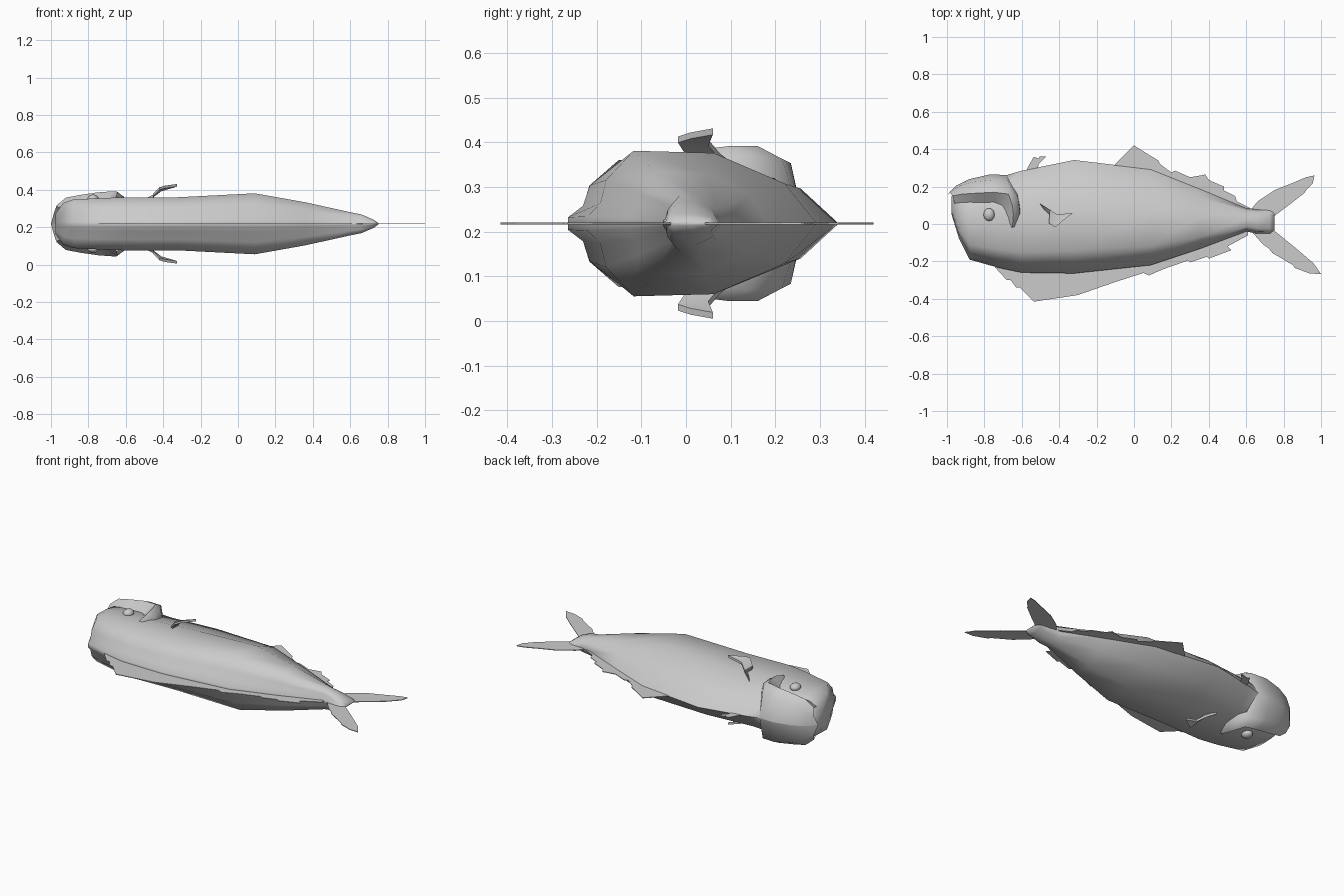
import bpy, bmesh, math
from mathutils import Vector

MID = 0.218  # height of the fish's plane of symmetry


def finish(name, bm, smooth=None):
    bmesh.ops.remove_doubles(bm, verts=bm.verts, dist=0.0005)
    bmesh.ops.recalc_face_normals(bm, faces=bm.faces)
    me = bpy.data.meshes.new(name)
    bm.to_mesh(me)
    bm.free()
    ob = bpy.data.objects.new(name, me)
    bpy.context.collection.objects.link(ob)
    if smooth:
        bpy.ops.object.select_all(action='DESELECT')
        ob.select_set(True)
        bpy.context.view_layer.objects.active = ob
        bpy.ops.object.shade_smooth_by_angle(angle=math.radians(smooth))
    return ob


def loft(name, rings, smooth, closed=True, caps=True):
    bm = bmesh.new()
    vs = [[bm.verts.new(p) for p in r] for r in rings]
    n = len(rings[0])
    for a, b in zip(vs, vs[1:]):
        for i in range(n if closed else n - 1):
            j = (i + 1) % n
            bm.faces.new((a[i], a[j], b[j], b[i]))
    if caps:
        bm.faces.new(vs[0])
        bm.faces.new(vs[-1])
    return finish(name, bm, smooth)


def fin(name, pts, z=MID, t=0.004):
    bm = bmesh.new()
    f = bm.faces.new([bm.verts.new((x, y, z - t / 2)) for x, y in pts])
    ext = bmesh.ops.extrude_face_region(bm, geom=[f])
    bmesh.ops.translate(bm, vec=(0, 0, t),
                        verts=[v for v in ext['geom'] if isinstance(v, bmesh.types.BMVert)])
    return finish(name, bm)


def section(full):
    half = [(0, 0.1), (0.055, 0.28), (0.08, 0.6), (0.2, 1), (0.55, 0.97), (0.86, full)]
    return half + [(1, 0)] + [(t, -w) for t, w in reversed(half)]


# Body: x, belly y, back y, half thickness, fullness near the back
stations = [(-0.975, 0.05, 0.15, 0.055, 0.85), (-0.935, -0.08, 0.19, 0.112, 0.85),
            (-0.88, -0.19, 0.215, 0.13, 0.85), (-0.72, -0.235, 0.25, 0.138, 0.83),
            (-0.6, -0.26, 0.285, 0.142, 0.65), (-0.32, -0.264, 0.342, 0.142, 0.55),
            (0.09, -0.22, 0.293, 0.163, 0.55), (0.36, -0.13, 0.185, 0.115, 0.55),
            (0.6, -0.04, 0.085, 0.062, 0.55), (0.66, -0.052, 0.078, 0.05, 0.6),
            (0.725, -0.052, 0.074, 0.022, 0.7), (0.75, -0.04, 0.062, 0.004, 0.7)]
loft("body", [[(x, a + (b - a) * t, MID + w * h) for t, w in section(full)]
              for x, a, b, h, full in stations], 60)

# Hood and gill cover: inner edge, ridge, outer edge, each (x, y, half height)
hood = [((-0.96, 0.11, .085), (-0.97, 0.15, .098), (-0.985, 0.17, .055), (-1.0, 0.15, 0)),
        ((-0.92, 0.115, .11), (-0.92, 0.16, .14), (-0.93, 0.205, .09), (-0.95, 0.205, 0)),
        ((-0.84, 0.115, .118), (-0.84, 0.165, .155), (-0.86, 0.225, .115), (-0.88, 0.24, 0)),
        ((-0.75, 0.115, .12), (-0.75, 0.17, .168), (-0.76, 0.235, .135), (-0.77, 0.265, 0)),
        ((-0.705, 0.1, .125), (-0.67, 0.16, .174), (-0.67, 0.215, .145), (-0.68, 0.262, 0)),
        ((-0.685, 0.07, .13), (-0.65, 0.10, .174), (-0.62, 0.14, .15), (-0.625, 0.17, .08)),
        ((-0.675, 0.03, .13), (-0.645, 0.05, .168), (-0.61, 0.06, .145), (-0.605, 0.06, .10)),
        ((-0.655, -0.018, .135), (-0.65, -0.018, .148), (-0.64, -0.015, .14), (-0.635, -0.01, .12))]
for side, label in ((1, "left"), (-1, "right")):
    loft("hood_" + label, [[(x, y, MID + side * h) for x, y, h in r] for r in hood],
         60, closed=False, caps=False)

    # Eye
    bm = bmesh.new()
    bmesh.ops.create_uvsphere(bm, u_segments=12, v_segments=8, radius=0.03)
    for v in bm.verts:
        v.co = Vector((v.co.x - 0.775, v.co.y * 1.15 + 0.05, v.co.z * 0.75 + MID + side * 0.134))
    finish("eye_" + label, bm, 60)

    # Side fin, curving outwards: front edge x, y, height then rear edge x, y, height
    rows = [(-0.505, 0.11, .13, -0.45, 0.035, .13), (-0.45, 0.075, .158, -0.455, 0.005, .16),
            (-0.41, 0.05, .188, -0.42, -0.018, .195), (-0.325, 0.06, .213, -0.39, 0.01, .204)]
    rings = []
    for x0, y0, h0, x1, y1, h1 in rows:
        rings.append([(x0, y0, MID + side * h0), (x1, y1, MID + side * h1),
                      (x1, y1, MID + side * (h1 - 0.014)), (x0, y0, MID + side * (h0 - 0.014))])
    loft("side_fin_" + label, rings, 30)

# Upright fins
fin("front_back_fin", [(-0.58, 0.26), (-0.57, 0.3), (-0.535, 0.36), (-0.51, 0.35), (-0.505, 0.36),
                       (-0.47, 0.36), (-0.51, 0.32), (-0.52, 0.27)])
fin("main_back_fin", [(-0.12, 0.28), (-0.1, 0.32), (-0.06, 0.36), (0, 0.42), (0.08, 0.37),
                      (0.13, 0.34), (0.14, 0.32), (0.2, 0.275), (0.22, 0.285), (0.3, 0.25),
                      (0.36, 0.26), (0.38, 0.265), (0.4, 0.235), (0.48, 0.2), (0.48, 0.18),
                      (0.54, 0.15), (0.55, 0.12), (0.62, 0.085), (0.62, 0.03), (0.3, 0.12)])
fin("belly_fin", [(-0.76, -0.2), (-0.74, -0.235), (-0.68, -0.3), (-0.66, -0.3), (-0.63, -0.34),
                  (-0.61, -0.34), (-0.535, -0.415), (-0.3, -0.38), (-0.1, -0.31), (0.05, -0.262),
                  (0.08, -0.275), (0.16, -0.24), (0.29, -0.195), (0.3, -0.205), (0.39, -0.175),
                  (0.4, -0.185), (0.52, -0.14), (0.5, -0.12), (0.61, -0.06), (0.61, 0),
                  (0.1, -0.15), (-0.3, -0.2)])
fin("tail_upper", [(0.62, 0.07), (0.66, 0.12), (0.75, 0.18), (0.85, 0.22), (0.92, 0.25),
                   (0.965, 0.26), (0.955, 0.215), (0.92, 0.18), (0.91, 0.165), (0.84, 0.11),
                   (0.74, 0.035), (0.66, 0.02)])
fin("tail_lower", [(0.62, -0.03), (0.69, -0.11), (0.72, -0.13), (0.74, -0.155), (0.85, -0.22),
                   (0.86, -0.235), (0.94, -0.265), (1.0, -0.267), (0.96, -0.21), (0.86, -0.125),
                   (0.75, -0.035), (0.68, 0)])
